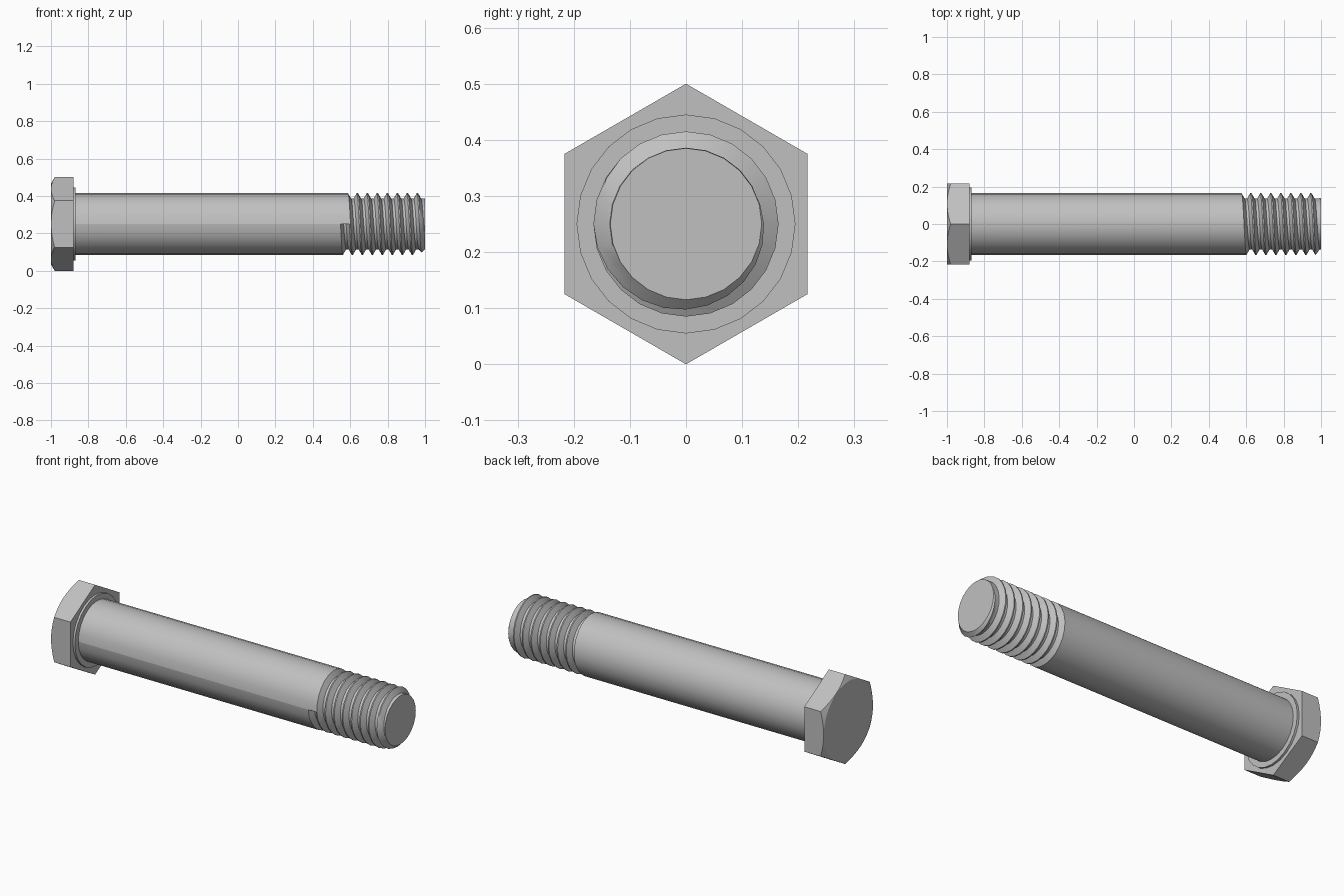
import bpy
import bmesh
from math import pi, sin, cos, radians, tan

cube = bpy.data.objects.get("Cube")
if cube:
    bpy.data.objects.remove(cube)

AXIS_Z = 0.25
SEGS = 24

steel = bpy.data.materials.new("grey steel")
steel.use_nodes = True
color = (0.53, 0.53, 0.53, 1)
steel.diffuse_color = color
steel.node_tree.nodes["Principled BSDF"].inputs["Base Color"].default_value = color


def point(x, r, a):
    """Point at radius r round the bolt axis; angle 0 faces front, then turns down."""
    return (x, -r * cos(a), AXIS_Z - r * sin(a))


def finish(name, bm):
    bmesh.ops.remove_doubles(bm, verts=bm.verts, dist=1e-5)
    bmesh.ops.recalc_face_normals(bm, faces=bm.faces)
    mesh = bpy.data.meshes.new(name)
    bm.to_mesh(mesh)
    bm.free()
    mesh.materials.append(steel)
    ob = bpy.data.objects.new(name, mesh)
    bpy.context.collection.objects.link(ob)
    bpy.ops.object.select_all(action="DESELECT")
    ob.select_set(True)
    bpy.context.view_layer.objects.active = ob
    bpy.ops.object.shade_smooth_by_angle(angle=radians(25))
    return ob


def loft(name, segs, profile):
    """Closed solid from rings; profile(a) lists (x, r) along the axis."""
    bm = bmesh.new()
    cols = []
    for i in range(segs):
        a = 2 * pi * i / segs
        cols.append([bm.verts.new(point(x, r, a)) for x, r in profile(a)])
    for i in range(segs):
        c, d = cols[i], cols[(i + 1) % segs]
        for j in range(len(c) - 1):
            bm.faces.new((c[j], c[j + 1], d[j + 1], d[j]))
    bm.faces.new([c[0] for c in cols])
    bm.faces.new([c[-1] for c in cols])
    return finish(name, bm)


# Hexagonal head, its outer corners trimmed by a cone
APOTHEM = 0.2165


def head_profile(a):
    off = a % (pi / 3) - pi / 6   # corners point up and down
    off = (a + pi / 6) % (pi / 3) - pi / 6
    r = APOTHEM / cos(off)
    inner = APOTHEM - 0.001
    return [(-1, inner), (-1 + (r - inner) * tan(pi / 6), r), (-0.88, r)]


loft("hex_head", 48, head_profile)

# Raised bearing ring under the head
loft("washer_face", SEGS, lambda a: [(-0.885, 0.195), (-0.868, 0.195)])

# Shank running into a right-handed helical thread
PITCH = 0.0535
START = 0.548
CREST, ROOT, TIP = 0.165, 0.136, 0.135
TURN = [(0, CREST), (0.3125, ROOT), (0.5625, ROOT), (0.875, CREST)]

bm = bmesh.new()
cols = []
for i in range(SEGS + 1):
    a = 2 * pi * i / SEGS
    x0 = START + PITCH * i / SEGS
    col = [(-0.875, CREST)]
    for k in range(9):
        for off, r in TURN:
            x = min(1, x0 + PITCH * (k + off))
            col.append((x, min(r, TIP + 1 - x)))
    cols.append([bm.verts.new(point(x, r, a)) for x, r in col])
for c, d in zip(cols, cols[1:]):
    for j in range(len(c) - 1):
        quad = [c[j], c[j + 1], d[j + 1], d[j]]
        kept = []
        for v in quad:
            if all((v.co - w.co).length > 1e-5 for w in kept):
                kept.append(v)
        if len(kept) > 2:
            bm.faces.new(kept)
# Flat wall where the first groove starts, and the two end caps
bm.faces.new(cols[0][1:6])
bm.faces.new([c[0] for c in cols[:-1]])
bm.faces.new([c[-1] for c in cols[:-1]])
finish("threaded_shank", bm)
